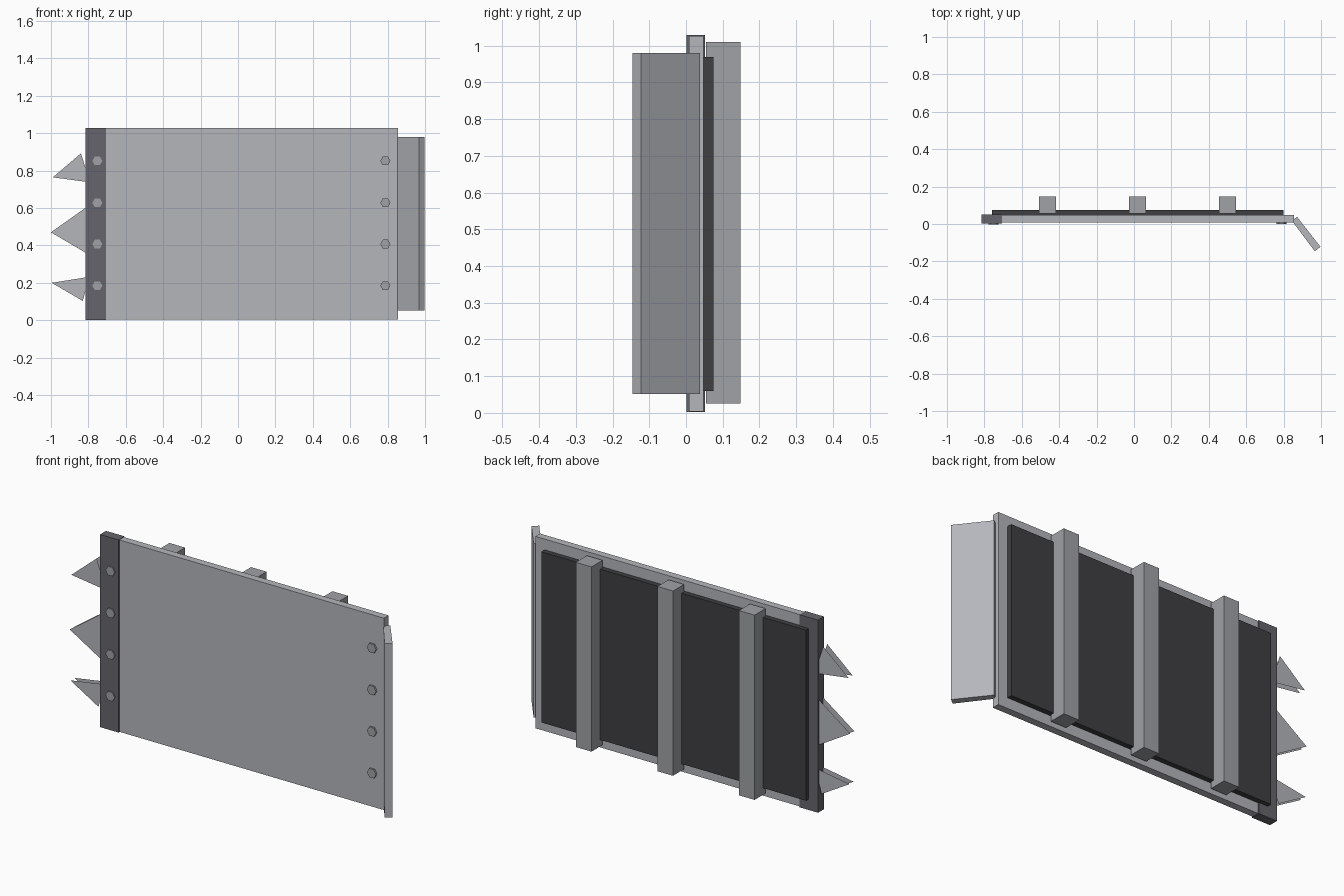
import bpy
import math

if "Cube" in bpy.data.objects:
    bpy.data.objects.remove(bpy.data.objects["Cube"])


def material(name, rgb):
    m = bpy.data.materials.new(name)
    m.diffuse_color = (*rgb, 1)
    m.use_nodes = True
    m.node_tree.nodes["Principled BSDF"].inputs["Base Color"].default_value = m.diffuse_color
    return m


STEEL = material("steel", (0.46, 0.47, 0.50))
RIB = material("rib_steel", (0.35, 0.36, 0.38))
DARK = material("dark_steel", (0.13, 0.13, 0.15))
BLACK = material("backing_black", (0.05, 0.05, 0.055))


def mesh_object(name, verts, faces, mat):
    me = bpy.data.meshes.new(name)
    me.from_pydata(verts, [], faces)
    ob = bpy.data.objects.new(name, me)
    bpy.context.collection.objects.link(ob)
    me.materials.append(mat)
    return ob


def prism(name, outline, z0, z1, mat):
    """Extrude a counter-clockwise xy outline from z0 to z1."""
    n = len(outline)
    verts = [(x, y, z) for z in (z0, z1) for x, y in outline]
    faces = [tuple(reversed(range(n))), tuple(range(n, 2 * n))]
    faces += [(i, (i + 1) % n, n + (i + 1) % n, n + i) for i in range(n)]
    return mesh_object(name, verts, faces, mat)


def box(name, x0, x1, y0, y1, z0, z1, mat):
    return prism(name, [(x0, y0), (x1, y0), (x1, y1), (x0, y1)], z0, z1, mat)


# Front plate, dark edge strip and backing
box("main_plate", -0.80, 0.855, 0.008, 0.047, 0.004, 1.027, STEEL)
box("edge_strip", -0.815, -0.706, 0.002, 0.052, 0.002, 1.029, DARK)
box("back_panel", -0.76, 0.80, 0.04, 0.075, 0.06, 0.97, BLACK)

# Angled flange on the right edge
prism("angled_flange", [(0.844, 0.018), (0.967, -0.146), (0.997, -0.122), (0.872, 0.038)],
      0.052, 0.98, STEEL)

# Vertical ribs on the back
for i, x in enumerate((-0.462, 0.019, 0.50)):
    box(f"back_rib_{i + 1}", x - 0.046, x + 0.046, 0.055, 0.148, 0.025, 1.01, RIB)

# Hexagonal bolt heads
for side, x, y in (("left", -0.752, 0.003), ("right", 0.788, 0.006)):
    for i, z in enumerate((0.185, 0.407, 0.628, 0.852)):
        bpy.ops.mesh.primitive_cylinder_add(vertices=6, radius=0.027, depth=0.014,
                                            location=(x, y, z), rotation=(math.pi / 2, math.radians(0), 0))
        bolt = bpy.context.object
        bolt.name = f"{side}_bolt_{i + 1}"
        # points of the hexagon lie left and right
        bolt.rotation_euler = (math.pi / 2, math.radians(30), 0)
        bolt.data.materials.append(RIB)

# Spikes: each a pair of parallel flat blades, open at the rim
spikes = [
    [(-0.99, 0.764), (-0.79, 0.737), (-0.84, 0.892)],
    [(-1.00, 0.47), (-0.80, 0.352), (-0.80, 0.612)],
    [(-0.996, 0.20), (-0.83, 0.103), (-0.795, 0.232)],
]
for i, tri in enumerate(spikes):
    verts = [(x, y, z) for y in (0.01, 0.044) for x, z in tri]
    mesh_object(f"spike_{i + 1}", verts, [(0, 1, 2), (5, 4, 3)], STEEL)
